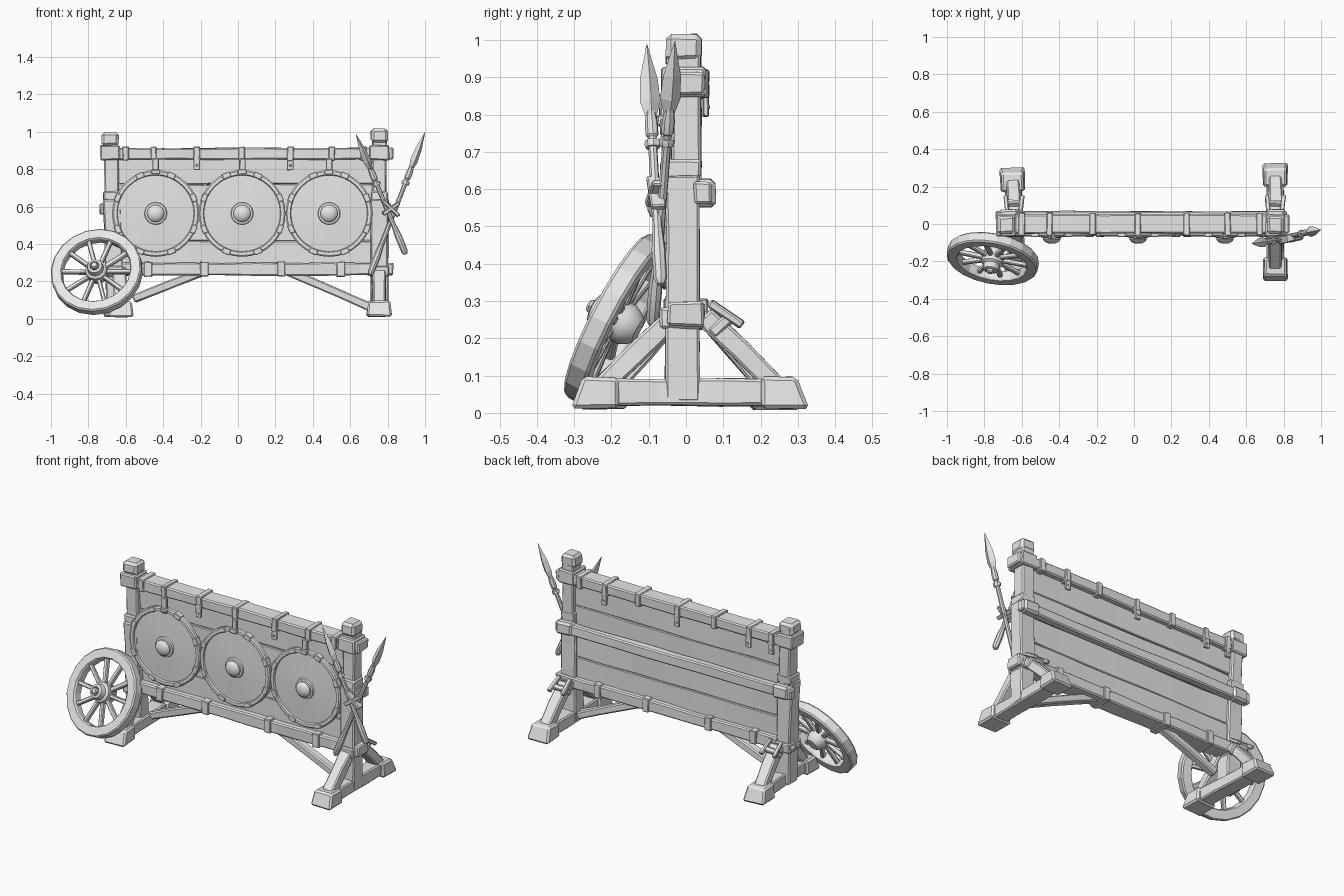
import bpy, bmesh, math, random
from mathutils import Matrix, Vector

random.seed(4)
cube = bpy.data.objects.get("Cube")
if cube:
    bpy.data.objects.remove(cube)

mat = bpy.data.materials.new("pale_grey")
mat.use_nodes = True
GREY = (0.8, 0.8, 0.8, 1)
mat.diffuse_color = GREY
mat.node_tree.nodes["Principled BSDF"].inputs["Base Color"].default_value = GREY


def finish(bm, name, matrix, smooth=False):
    bmesh.ops.recalc_face_normals(bm, faces=bm.faces[:])
    me = bpy.data.meshes.new(name)
    bm.to_mesh(me)
    bm.free()
    if smooth:
        me.shade_smooth()
        me.set_sharp_from_angle(angle=math.radians(32))
    me.materials.append(mat)
    ob = bpy.data.objects.new(name, me)
    ob.matrix_world = matrix
    bpy.context.collection.objects.link(ob)
    return ob


def box(name, center, size, matrix=None, top=(1, 1, 0), bevel=0.007, rough=0.003):
    """Hand-hewn chamfered block; top = x scale, y scale and y shift of its upper end."""
    bm = bmesh.new()
    bmesh.ops.create_cube(bm, size=1)
    for v in bm.verts:
        v.co = Vector(a * b for a, b in zip(v.co, size))
        if v.co.z > 0:
            v.co.x *= top[0]
            v.co.y = v.co.y * top[1] + top[2]
    axis = max(range(3), key=lambda i: size[i])
    cuts = int(size[axis] / 0.2)
    for i in range(cuts):
        at, no = Vector(), Vector()
        at[axis] = size[axis] * ((i + 1) / (cuts + 1) - 0.5)
        no[axis] = 1
        bmesh.ops.bisect_plane(bm, geom=bm.verts[:] + bm.edges[:] + bm.faces[:],
                               plane_co=at, plane_no=no)
    for v in bm.verts:
        v.co += Vector(random.uniform(-rough, rough) for _ in range(3))
    bm.normal_update()
    sharp = [e for e in bm.edges if e.calc_face_angle(0) > 0.6]
    bmesh.ops.bevel(bm, geom=sharp, offset=min(bevel, 0.2 * min(size)),
                    segments=1, profile=0.5, affect='EDGES')
    place = Matrix.Translation(center)
    return finish(bm, name, matrix @ place if matrix else place)


def aim(origin, direction):
    turn = Vector(direction).to_track_quat('Z', 'Y').to_matrix().to_4x4()
    return Matrix.Translation(origin) @ turn


def beam(name, p, q, w, h):
    p, q = Vector(p), Vector(q)
    return box(name, (0, 0, 0), (w, h, (q - p).length), aim((p + q) / 2, q - p))


def lathe(name, profile, segs, matrix, closed=False, smooth=True):
    bm = bmesh.new()
    rings = [[bm.verts.new((r * math.cos(math.tau * k / segs),
                            r * math.sin(math.tau * k / segs), h))
              for k in range(segs)] for r, h in profile]
    for a, b in zip(rings, rings[1:] + (rings[:1] if closed else [])):
        for k in range(segs):
            j = (k + 1) % segs
            bm.faces.new((a[k], a[j], b[j], b[k]))
    if not closed:
        bm.faces.new(rings[0])
        bm.faces.new(rings[-1])
    return finish(bm, name, matrix, smooth)


# Feet with sloped end blocks and side braces
def foot(side, x, reach, turn):
    m = Matrix.Translation((x, 0.01, 0)) @ Matrix.Rotation(turn, 4, 'Z')
    box(side + "_foot_beam", (0, 0, 0.055), (0.09, 0.5, 0.072), m)
    for s, end in ((-1, "front"), (1, "back")):
        box(f"{side}_{end}_foot_block", (0, s * (reach - 0.065), 0.053),
            (0.135, 0.13, 0.085), m, top=(0.85, 0.74, -s * 0.017), bevel=0.01)
        p = m @ Vector((0, s * (reach - 0.085), 0.07))
        q = m @ Vector((0, s * 0.04, 0.26))
        beam(f"{side}_{end}_side_brace", p, q, 0.07, 0.055)
    # Lashing and pegs on the back brace
    b = m @ Vector((0, 0.085, 0.235))
    d = Vector((0, -0.7, 0.75))
    box(side + "_brace_lashing", (0, 0, 0), (0.085, 0.075, 0.03), aim(b, d))
    for s in (-1, 1):
        beam(side + "_brace_peg", b + Vector((s * 0.035, -0.03, 0.06)),
             b + Vector((s * 0.045, 0.055, 0.0)), 0.022, 0.022)


foot("right", -0.638, 0.295, 0.05)
foot("left", 0.755, 0.32, 0)

# Posts, caps and clamps
for side, x, foot_x, top in (("right", -0.683, -0.655, 0.995), ("left", 0.757, 0.755, 1.015)):
    lean = foot_x - x

    def at(z):
        return x + lean * (1 - z)

    beam(side + "_post_lower", (at(0.03), -0.01, 0.03), (at(0.64), -0.01, 0.64), 0.09, 0.095)
    beam(side + "_post_upper", (at(0.62), 0, 0.62), (at(0.97), 0, 0.97), 0.08, 0.075)
    box(side + "_post_cap", (x, -0.006, top - 0.035), (0.092, 0.095, 0.072), bevel=0.014)
    box(side + "_top_clamp", (x, -0.006, 0.888), (0.105, 0.118, 0.08))
    box(side + "_middle_clamp", (at(0.655), -0.006, 0.655), (0.092, 0.092, 0.05))
    box(side + "_bottom_clamp", (at(0.253), -0.01, 0.253), (0.105, 0.12, 0.055))
    box(side + "_rail_clamp", (at(0.59), 0.04, 0.59), (0.1, 0.078, 0.075), bevel=0.012)
    for y in (-0.03, 0.02):
        box(side + "_clamp_peg", (at(0.253), y, 0.253), (0.14, 0.03, 0.03))

# Plank wall
rows = 4
for i in range(rows):
    box("wall_plank", (0.04, random.uniform(-0.004, 0.004), 0.34 + i * 0.152),
        (1.38, 0.034, 0.15), bevel=0.004)

# Long beams and back rail
box("top_beam", (0.05, 0, 0.882), (1.56, 0.1, 0.062))
box("bottom_beam", (0.1, 0, 0.265), (1.46, 0.1, 0.068))
box("back_rail", (0.04, 0.045, 0.588), (1.56, 0.048, 0.062))

# Straps wrapped over the beams
for x in (-0.6, -0.45, -0.22, 0.02, 0.28, 0.5, 0.67):
    box("top_strap", (x, 0, 0.882), (0.034, 0.122, 0.076), bevel=0.004)
for x, s in ((-0.22, -1), (0.02, 1), (0.28, -1), (-0.45, 1), (0.5, 1), (-0.6, 1)):
    box("strap_tab", (x, s * 0.053, 0.835), (0.034, 0.014, 0.08), bevel=0.003)
    lathe("strap_nail", [(0.008, 0), (0.005, 0.005)], 6, aim((x, s * 0.06, 0.82), (0, s, 0)))
for x in (-0.48, -0.18, 0.23, 0.55):
    box("bottom_strap", (x, 0, 0.265), (0.042, 0.118, 0.08), bevel=0.004)

# Diagonal front braces
beam("left_diagonal_brace", (0.71, -0.01, 0.06), (0.24, -0.01, 0.265), 0.05, 0.045)
beam("right_diagonal_brace", (-0.56, -0.01, 0.105), (-0.19, -0.01, 0.25), 0.05, 0.045)

# Round shields with rim clips and a hanging strap
SHIELD = [(0.225, 0), (0.232, 0.008), (0.232, 0.026), (0.225, 0.032), (0.208, 0.032),
          (0.204, 0.022), (0.06, 0.029), (0.057, 0.038), (0.046, 0.04), (0.046, 0.05),
          (0.036, 0.062), (0.02, 0.069), (0.001, 0.071)]
for x in (-0.44, 0.022, 0.487):
    m = aim((x, -0.034, 0.563), (0, -1, 0))
    lathe("shield", SHIELD, 32, m)
    for k in range(8):
        a = Matrix.Rotation(math.tau * (k + 0.5) / 8, 4, 'Z')
        box("shield_rim_clip", (0.219, 0, 0.018), (0.03, 0.045, 0.034), m @ a,
            bevel=0.003, rough=0.001)
    box("shield_hanger", (x, -0.062, 0.81), (0.032, 0.02, 0.09), bevel=0.004)
    box("shield_hanger_loop", (x, -0.068, 0.785), (0.046, 0.022, 0.026), bevel=0.004)

# Spoked wheel leaning on the right post
tilt, yaw = math.radians(27), math.radians(11)
wheel = aim((-0.755, -0.185, 0.25), (-math.sin(yaw) * math.cos(tilt),
                                     -math.cos(yaw) * math.cos(tilt), math.sin(tilt)))
lathe("wheel_rim", [(0.192, -0.03), (0.24, -0.03), (0.247, -0.022), (0.247, 0.022),
                    (0.24, 0.03), (0.192, 0.03), (0.187, 0.022), (0.187, -0.022)],
      20, wheel, closed=True, smooth=False)
lathe("wheel_hub", [(0.035, -0.065), (0.045, -0.055), (0.058, -0.03), (0.058, 0.03),
                    (0.045, 0.04), (0.04, 0.07), (0.026, 0.075), (0.022, 0.06),
                    (0.001, 0.06)], 12, wheel)
lathe("axle_nut", [(0.02, 0.05), (0.02, 0.082), (0.014, 0.088)], 6, wheel, smooth=False)
for k in range(10):
    a = Matrix.Rotation(math.tau * k / 10, 4, 'Z')
    box("wheel_spoke", (0.12, 0, 0), (0.16, 0.024, 0.026), wheel @ a, bevel=0.005, rough=0.002)


# Crossed spears lashed to the left post
def spear(name, tip, butt):
    tip, butt = Vector(tip), Vector(butt)
    m = aim(butt, tip - butt)
    n = (tip - butt).length
    lathe(name + "_shaft", [(0.01, 0), (0.018, 0.015), (0.019, 0.1), (0.013, 0.17),
                            (0.012, n - 0.27), (0.017, n - 0.265), (0.018, n - 0.23),
                            (0.011, n - 0.19)], 8, m)
    lathe(name + "_blade", [(0.01, n - 0.225), (0.028, n - 0.165), (0.024, n - 0.1),
                            (0.001, n)], 4, m @ Matrix.Diagonal((1, 0.75, 1, 1)), smooth=False)
    lathe(name + "_binding", [(0.02, n - 0.3), (0.022, n - 0.29), (0.02, n - 0.28)], 8, m)


spear("first_spear", (0.63, -0.105, 0.988), (0.897, -0.068, 0.345))
spear("second_spear", (1.0, -0.03, 0.997), (0.705, -0.09, 0.235))
beam("spear_lashing", (0.775, -0.09, 0.56), (0.86, -0.07, 0.62), 0.04, 0.02)
beam("spear_lashing", (0.775, -0.085, 0.63), (0.86, -0.075, 0.55), 0.04, 0.02)
